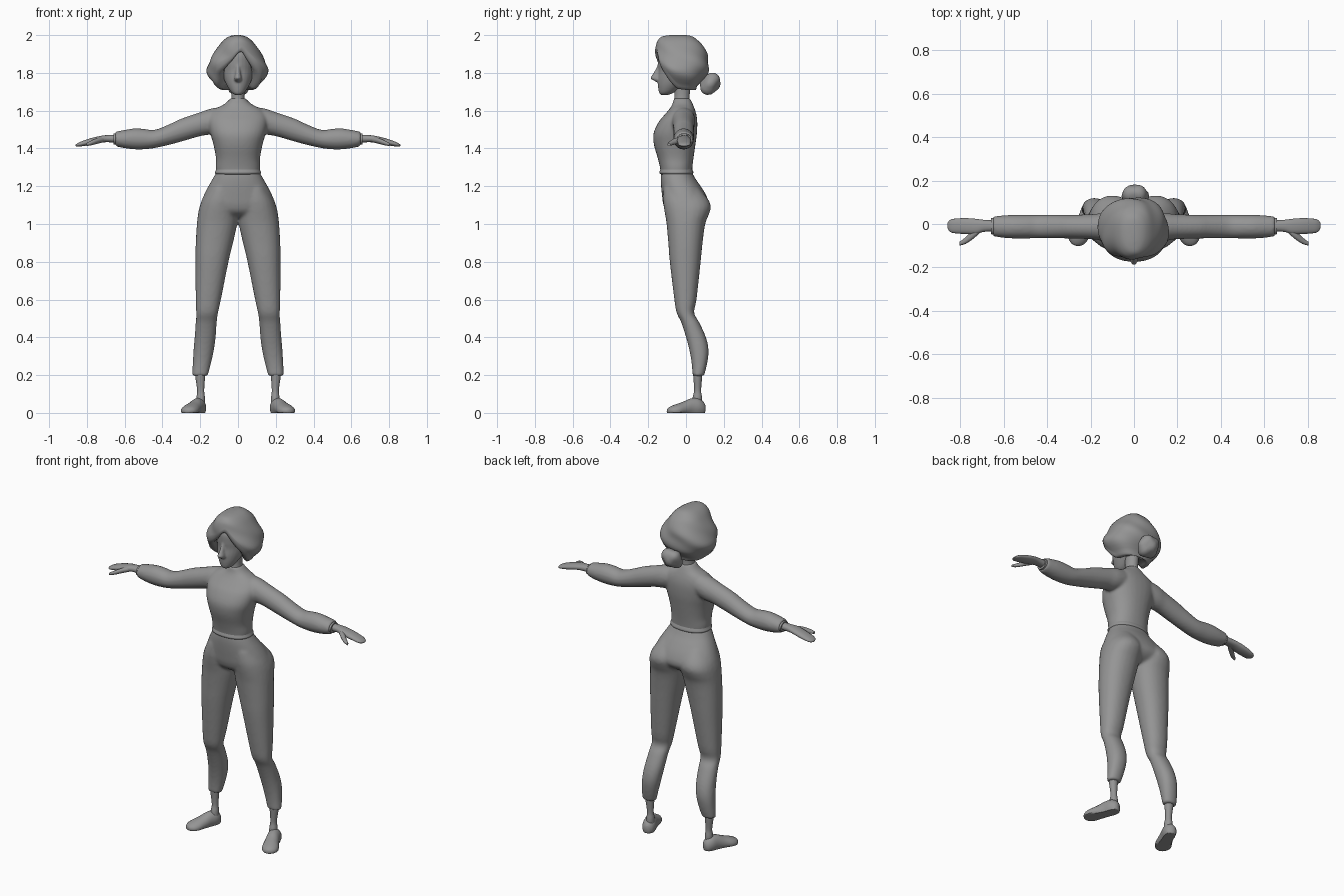
import bpy, bmesh, math
from mathutils import Vector, Matrix

grey = bpy.data.materials.new("plain grey")
grey.diffuse_color = (0.30, 0.30, 0.30, 1)


def smooth_rows(rows, steps):
    """Catmull-Rom interpolation between rows of numbers."""
    out = []
    for i in range(len(rows) - 1):
        p = [rows[max(0, min(len(rows) - 1, i + k))] for k in (-1, 0, 1, 2)]
        for s in range(steps):
            t = s / steps
            out.append([0.5 * (2 * b + (c - a) * t + (2 * a - 5 * b + 4 * c - d) * t * t
                               + (3 * b - a - 3 * c + d) * t ** 3) for a, b, c, d in zip(*p)])
    return out + [list(rows[-1])]


def skin(bm, rings):
    """Join rings of points into a closed skin."""
    vs = [[bm.verts.new(p) for p in r] for r in rings]
    n = len(vs[0])
    for a, b in zip(vs, vs[1:]):
        for i in range(n):
            bm.faces.new((a[i], a[(i + 1) % n], b[(i + 1) % n], b[i]))
    bm.faces.new(vs[0])
    bm.faces.new(vs[-1])


def loft(bm, axis, rows, side=1, n=24, steps=4, power=1.0, matrix=None, floor=None):
    """Rows are (position on axis, a_min, a_max, b_min, b_max)."""
    rings = []
    for p, a0, a1, b0, b1 in smooth_rows(rows, steps):
        ring = []
        for i in range(n):
            t = 2 * math.pi * i / n
            c, s = math.cos(t), math.sin(t)
            a = (a0 + a1) / 2 + (a1 - a0) / 2 * math.copysign(abs(c) ** power, c)
            b = (b0 + b1) / 2 + (b1 - b0) / 2 * math.copysign(abs(s) ** power, s)
            v = Vector({'x': (p, a, b), 'y': (a, p, b), 'z': (a, b, p)}[axis])
            if matrix:
                v = matrix @ v
            if floor is not None:
                v.z = max(v.z, floor)
            v.x *= side
            ring.append(v)
        rings.append(ring)
    skin(bm, rings)


def finish(name, bm, voxel=0, angle=50, soften=6):
    bmesh.ops.recalc_face_normals(bm, faces=bm.faces[:])
    me = bpy.data.meshes.new(name)
    bm.to_mesh(me)
    bm.free()
    ob = bpy.data.objects.new(name, me)
    bpy.context.collection.objects.link(ob)
    me.materials.append(grey)
    bpy.ops.object.select_all(action='DESELECT')
    ob.select_set(True)
    bpy.context.view_layer.objects.active = ob
    bpy.ops.object.shade_smooth_by_angle(angle=math.radians(angle))
    if voxel:
        # fuse overlapping volumes into one soft surface
        r = ob.modifiers.new("fuse", 'REMESH')
        r.mode, r.voxel_size, r.use_smooth_shade = 'VOXEL', voxel, True
        m = ob.modifiers.new("soften", 'SMOOTH')
        m.factor, m.iterations = 0.5, soften
    return ob


def sym(z, rx, y0, y1):
    return (z, -rx, rx, y0, y1)


# sweater: torso and both sleeves
bm = bmesh.new()
loft(bm, 'z', [sym(1.265, .114, -.134, .032), sym(1.30, .118, -.138, .034), sym(1.35, .117, -.15, .04),
               sym(1.42, .130, -.17, .05), sym(1.48, .147, -.172, .058), sym(1.54, .157, -.145, .06),
               sym(1.58, .150, -.112, .055), sym(1.61, .12, -.087, .046), sym(1.635, .072, -.072, .036),
               sym(1.665, .040, -.064, .022)], n=32, power=0.88)
for s in (1, -1):
    loft(bm, 'x', [(.06, -.07, .045, 1.50, 1.622), (.14, -.075, .05, 1.475, 1.612),
                   (.20, -.07, .045, 1.465, 1.592), (.30, -.067, .042, 1.436, 1.558),
                   (.36, -.066, .042, 1.42, 1.53), (.44, -.066, .042, 1.402, 1.499),
                   (.50, -.067, .042, 1.395, 1.504), (.55, -.067, .042, 1.395, 1.506),
                   (.60, -.064, .04, 1.401, 1.498), (.648, -.057, .035, 1.411, 1.489)], side=s)
finish("sweater", bm, 0.008)

# rolled sweater hem
bm = bmesh.new()
loft(bm, 'z', [sym(1.263, .112, -.132, .03), sym(1.266, .119, -.138, .037), sym(1.273, .122, -.141, .039),
               sym(1.281, .119, -.139, .037), sym(1.295, .114, -.134, .031)], n=40, steps=3, power=0.88)
finish("sweater_hem", bm, angle=80)

# trousers: hips and both legs
bm = bmesh.new()
loft(bm, 'z', [sym(1.278, .113, -.132, .03), sym(1.24, .134, -.134, .05), sym(1.20, .157, -.132, .078),
               sym(1.15, .182, -.127, .108), sym(1.10, .198, -.12, .124), sym(1.065, .17, -.105, .108),
               sym(1.04, .10, -.07, .07), sym(1.03, .03, -.03, .03)], n=32, power=0.9)
for s in (1, -1):
    loft(bm, 'z', [(1.19, .02, .150, -.12, .07), (1.13, 0, .188, -.122, .118), (1.09, -.004, .204, -.118, .132),
                   (1.05, .0, .212, -.111, .121), (1.0, .004, .218, -.103, .102), (.9, .026, .224, -.094, .088),
                   (.8, .05, .225, -.086, .078),
                   (.6, .09, .224, -.062, .056), (.53, .105, .222, -.05, .043), (.48, .112, .224, -.026, .07),
                   (.4, .118, .23, .0, .106), (.33, .128, .236, .018, .12), (.26, .143, .24, .03, .112),
                   (.195, .160, .242, .034, .096)], side=s, power=0.92)
finish("trousers", bm, 0.008, soften=10)

for s, label in ((1, "left"), (-1, "right")):
    # sleeve cuff
    bm = bmesh.new()
    loft(bm, 'x', [(.62, -.05, .03, 1.42, 1.483), (.658, -.047, .027, 1.42, 1.479)], side=s, steps=1)
    finish(label + "_cuff", bm)
    # hand with thumb
    bm = bmesh.new()
    loft(bm, 'x', [(.63, -.035, .016, 1.43, 1.473), (.69, -.036, .019, 1.433, 1.471),
                   (.73, -.047, .024, 1.430, 1.466), (.78, -.046, .027, 1.419, 1.454),
                   (.83, -.042, .024, 1.411, 1.437), (.85, -.034, .017, 1.410, 1.427),
                   (.859, -.018, .004, 1.412, 1.42)], side=s, n=16, power=.9)
    loft(bm, 'x', [(.70, -.032, .0, 1.436, 1.462), (.74, -.068, -.024, 1.426, 1.457),
                   (.775, -.091, -.060, 1.417, 1.442), (.803, -.099, -.082, 1.413, 1.428)], side=s, n=12)
    finish(label + "_hand", bm)
    # ankle
    bm = bmesh.new()
    loft(bm, 'z', [(.27, .172, .228, .035, .088), (.2, .174, .227, .038, .086), (.12, .179, .216, .043, .08),
                   (.08, .175, .22, .035, .085), (.03, .175, .22, .03, .085)], side=s, n=16)
    finish(label + "_ankle", bm)
    # shoe, turned outward
    bm = bmesh.new()
    place = Matrix.Translation((.195, .1, 0)) @ Matrix.Rotation(math.radians(21), 4, 'Z')
    loft(bm, 'y', [(0, -.016, .012, .005, .045), (-.012, -.032, .026, -.015, .062), (-.04, -.042, .034, -.02, .078),
                   (-.08, -.042, .034, -.02, .076), (-.12, -.044, .040, -.02, .060), (-.16, -.046, .048, -.02, .047),
                   (-.19, -.038, .042, -.015, .036), (-.208, -.02, .024, -.005, .025), (-.213, -.006, .008, .004, .015)],
         side=s, n=20, matrix=place, floor=0.0)
    finish(label + "_shoe", bm, angle=40)

# neck
bm = bmesh.new()
loft(bm, 'z', [sym(1.61, .05, -.068, .03), sym(1.65, .038, -.064, .021), sym(1.69, .034, -.061, .02),
               sym(1.78, .038, -.065, .03)], n=20)
finish("neck", bm)

# head: skull and face, with the nose blended in
bm = bmesh.new()
loft(bm, 'z', [sym(1.682, .012, -.129, -.10), sym(1.69, .028, -.140, -.075), sym(1.705, .042, -.145, -.05),
               sym(1.735, .060, -.149, -.01), sym(1.77, .075, -.150, .04), sym(1.81, .085, -.146, .07),
               sym(1.85, .087, -.149, .08), sym(1.90, .085, -.147, .08), sym(1.94, .06, -.12, .05)], n=28)
loft(bm, 'z', [sym(1.748, .010, -.15, -.12), sym(1.76, .020, -.172, -.12), sym(1.773, .020, -.190, -.12),
               sym(1.79, .016, -.179, -.12), sym(1.82, .012, -.160, -.12), sym(1.845, .012, -.150, -.12)], n=12)
finish("head", bm, 0.005, soften=5)

# hair: a wavy dome that ends at a swept hairline and rolls inwards
shape = smooth_rows([(2.0, .015, -.08, 0), (1.993, .045, -.125, .035), (1.975, .072, -.148, .06),
                     (1.95, .094, -.158, .085), (1.90, .127, -.162, .112), (1.86, .150, -.162, .12),
                     (1.82, .162, -.152, .12), (1.78, .150, -.14, .106), (1.74, .120, -.12, .07),
                     (1.70, .085, -.10, .04)], 6)
line = smooth_rows([(-181, 1.725), (-130, 1.725), (-90, 1.73), (-75, 1.75), (-60, 1.785), (-45, 1.83),
                    (-28, 1.865), (-10, 1.895), (10, 1.935), (25, 1.91), (45, 1.845), (60, 1.79),
                    (75, 1.75), (90, 1.73), (130, 1.725), (181, 1.725)], 4)


def lerp_rows(rows, x, desc=False):
    for a, b in zip(rows, rows[1:]):
        if (a[0] >= x >= b[0]) if desc else (a[0] <= x <= b[0]):
            t = (x - a[0]) / ((b[0] - a[0]) or 1)
            return [p + (q - p) * t for p, q in zip(a, b)]
    return rows[-1]


def hair_point(phi, z):
    _, rx, y0, y1 = lerp_rows(shape, z, True)
    k = 1 + .03 * min(1, (2 - z) / .12) * math.sin(4 * phi + 50 * z)
    yc = -.03
    sx, cy = math.sin(phi), math.cos(phi)
    ry = (yc - y0) if cy > 0 else (y1 - yc)
    return Vector((rx * k * math.copysign(abs(sx) ** .88, sx) - .003,
                   yc - ry * k * math.copysign(abs(cy) ** .88, cy), z))


rings, n, m = [], 64, 22
rim = ((.95, .99, -.010), (.82, .95, -.016), (.66, .88, -.012), (.50, .75, .004))
for j in range(m + 1 + len(rim)):
    ring = []
    for i in range(n):
        phi = 2 * math.pi * i / n - math.pi
        hem = lerp_rows(line, math.degrees(phi))[1]
        z = 2 - (2 - hem) * (min(j, m) / m) ** 1.4
        p = hair_point(phi, z)
        if j > m:
            kx, ky, dz = rim[j - m - 1]
            # the locks beside the face droop as they roll in
            droop = 1 + 2.0 * max(0, math.cos(phi)) * abs(math.sin(phi))
            p = Vector((p.x * kx, -.03 + (p.y + .03) * ky, p.z + dz * droop))
        ring.append(p)
    rings.append(ring)
bm = bmesh.new()
skin(bm, rings)
finish("hair", bm, angle=70)

# bun at the nape
bm = bmesh.new()
bmesh.ops.create_icosphere(bm, subdivisions=3, radius=1)
for v in bm.verts:
    d = v.co.copy()
    k = 1 + .10 * math.sin(5 * d.x + 2) * math.cos(4 * d.z + d.y)
    v.co = Vector((.004 + .062 * d.x * k, .128 + .052 * d.y * k + .014 * d.z, 1.742 + .060 * d.z * k))
finish("hair_bun", bm)
